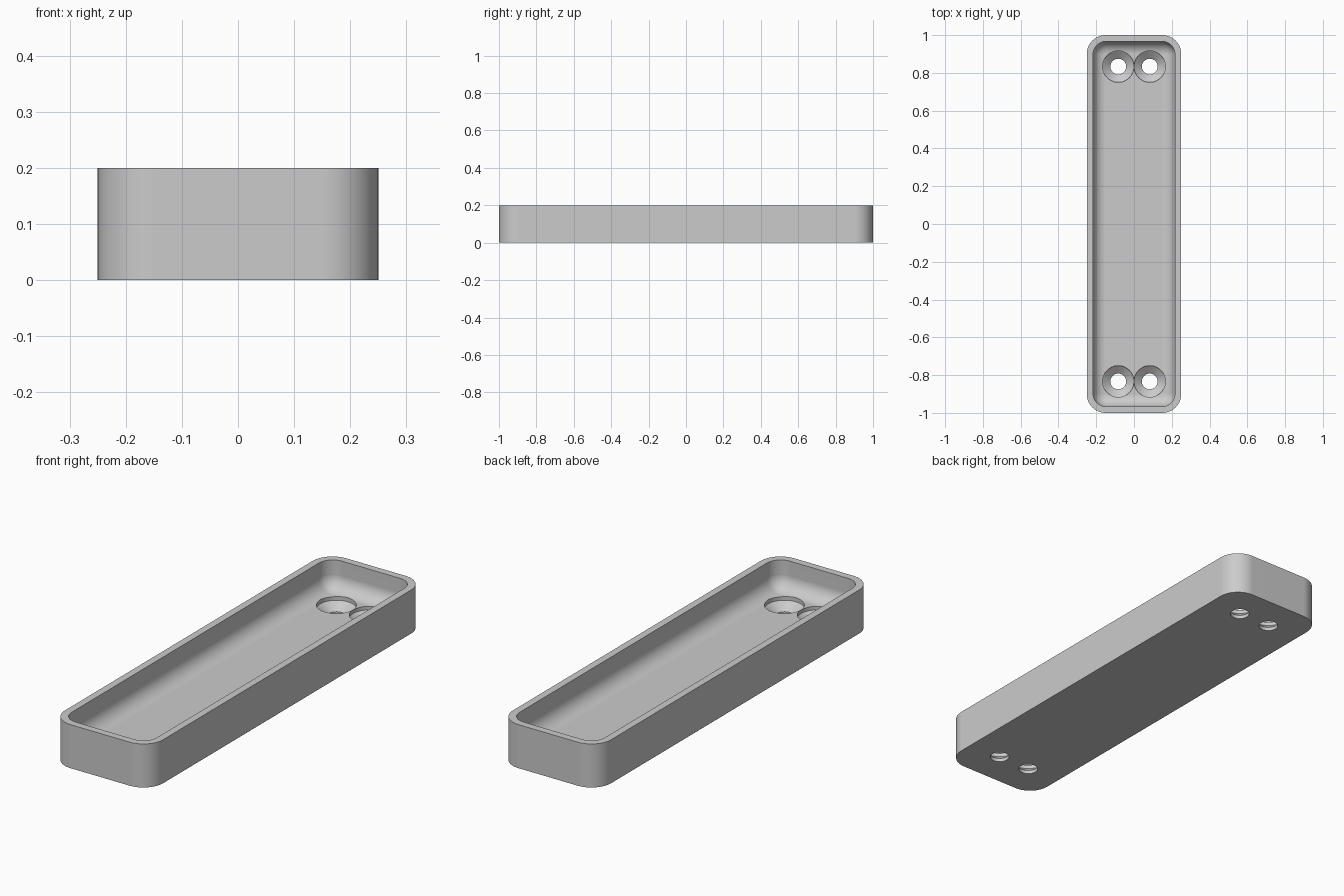
import bpy, bmesh
from math import cos, sin, pi, radians

cube = bpy.data.objects.get("Cube")
if cube:
    bpy.data.objects.remove(cube)

HALF_X, HALF_Y, HEIGHT = 0.25, 1.0, 0.2
CORNER, WALL, FLOOR, FILLET = 0.1, 0.0333, 0.0667, 0.0667
STEPS = 12

grey = bpy.data.materials.new("plain grey")
grey.use_nodes = True
colour = (0.6, 0.6, 0.6, 1)
grey.diffuse_color = colour
grey.node_tree.nodes["Principled BSDF"].inputs["Base Color"].default_value = colour


def make_object(name, bm):
    bmesh.ops.recalc_face_normals(bm, faces=bm.faces)
    mesh = bpy.data.meshes.new(name)
    bm.to_mesh(mesh)
    bm.free()
    mesh.materials.append(grey)
    obj = bpy.data.objects.new(name, mesh)
    bpy.context.collection.objects.link(obj)
    return obj


def rounded_loop(bm, inset, radius, z):
    """Ring of vertices following a rounded rectangle."""
    cx, cy = HALF_X - inset - radius, HALF_Y - inset - radius
    ring = []
    for q, (sx, sy) in enumerate([(1, 1), (-1, 1), (-1, -1), (1, -1)]):
        for i in range(STEPS + 1):
            a = (q + i / STEPS) * pi / 2
            ring.append(bm.verts.new((sx * cx + radius * cos(a), sy * cy + radius * sin(a), z)))
    return ring


def skin(bm, rings):
    """Join successive rings with quads and cap both ends."""
    for a, b in zip(rings, rings[1:]):
        for i in range(len(a)):
            j = (i + 1) % len(a)
            bm.faces.new((a[i], a[j], b[j], b[i]))
    bm.faces.new(rings[0])
    bm.faces.new(rings[-1])


# Tray: outer wall, flat rim, inner wall and a fillet running into the floor
bm = bmesh.new()
rings = [rounded_loop(bm, 0, CORNER, 0), rounded_loop(bm, 0, CORNER, HEIGHT)]
inner_radius = CORNER - WALL + 0.002
rings.append(rounded_loop(bm, WALL, inner_radius, HEIGHT))
for i in range(STEPS + 1):
    a = i / STEPS * pi / 2
    shift = FILLET * (1 - cos(a))
    rings.append(rounded_loop(bm, WALL + shift, inner_radius - shift,
                              FLOOR + FILLET * (1 - sin(a))))
skin(bm, rings)
tray = make_object("tray", bm)

# Countersunk screw holes: through hole, cone, short straight recess
bm = bmesh.new()
profile = [(0.0417, -0.05), (0.0417, 0.0167), (0.083, 0.05), (0.083, 0.15)]
for x in (-0.0833, 0.0833):
    for y in (-0.8333, 0.8333):
        skin(bm, [[bm.verts.new((x + r * cos(k * pi / 24), y + r * sin(k * pi / 24), z))
                   for k in range(48)] for r, z in profile])
cutter = make_object("screw_hole_cutter", bm)
cutter.hide_render = True

bpy.ops.object.select_all(action='DESELECT')
bpy.context.view_layer.objects.active = tray
tray.select_set(True)
cut = tray.modifiers.new("screw holes", 'BOOLEAN')
cut.operation = 'DIFFERENCE'
cut.solver = 'EXACT'
cut.object = cutter
bpy.ops.object.modifier_apply(modifier=cut.name)
bpy.data.objects.remove(cutter)

# Smooth curves, crisp rims
bpy.ops.object.shade_smooth_by_angle(angle=radians(30))
weighted = tray.modifiers.new("weighted normals", 'WEIGHTED_NORMAL')
weighted.keep_sharp = True
